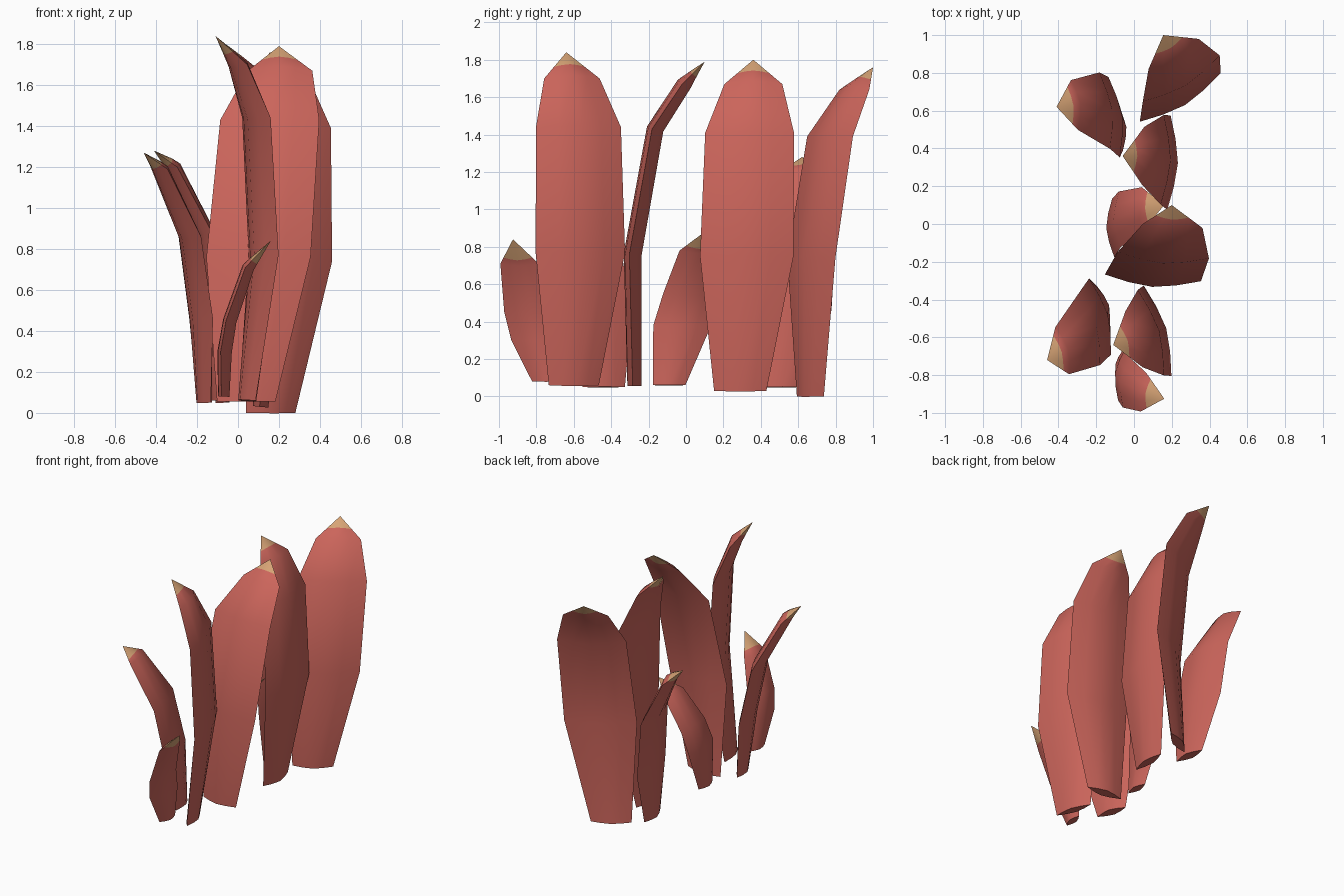
import bpy, bmesh, math
from mathutils import Vector

if "Cube" in bpy.data.objects:
    bpy.data.objects.remove(bpy.data.objects["Cube"])


def material(name, rgb):
    m = bpy.data.materials.new(name)
    m.diffuse_color = (*rgb, 1)
    m.use_nodes = True
    m.node_tree.nodes["Principled BSDF"].inputs["Base Color"].default_value = m.diffuse_color
    return m


RED = material("leaf red", (0.60, 0.13, 0.105))
TAN = material("tip tan", (0.68, 0.37, 0.18))

# lens-shaped cross-section: (across, thickness), sharp at both rims
FRONT = [(-1, 0), (-.5, .65), (0, 1), (.5, .65)]
LENS = FRONT + [(-u, -v) for u, v in FRONT]


def leaf(name, width, yaw, spine):
    """Lens-section blade lofted along a spine, with a coloured pointed tip."""
    pts = [Vector(p) for p in spine]
    tip = pts[4]
    shoulder = 0.62 if width > 0.35 else 0.74          # small leaves are blunter
    tip_start = 0.45 if width > 0.45 else 0.25
    rings = pts[:4] + [pts[3].lerp(tip, tip_start)]    # last ring: tip colour begins
    widths = [0.56, 1.0, 0.95, shoulder, shoulder * (1 - tip_start)]
    thicks = [0.8, 1.0, 0.95, 0.85, 0.85 * (1 - tip_start)]
    across = Vector((math.cos(yaw), math.sin(yaw), 0))
    depth = 0.02 + 0.055 * width
    bm = bmesh.new()
    loops = []
    for i, c in enumerate(rings):
        before = rings[max(i - 1, 0)]
        after = rings[i + 1] if i + 1 < len(rings) else tip
        out = across.cross((after - before).normalized()).normalized()
        half = across * (width * widths[i] / 2)
        loops.append([bm.verts.new(c + half * u + out * (depth * thicks[i] * v)) for u, v in LENS])
    n = len(LENS)
    for a, b in zip(loops, loops[1:]):
        for k in range(n):
            bm.faces.new((a[k], a[(k + 1) % n], b[(k + 1) % n], b[k]))
    # flat cut base
    bm.faces.new(loops[0])
    # coloured point
    apex = bm.verts.new(tip)
    for k in range(n):
        f = bm.faces.new((loops[-1][k], loops[-1][(k + 1) % n], apex))
        f.material_index = 1
    bmesh.ops.recalc_face_normals(bm, faces=bm.faces)
    mesh = bpy.data.meshes.new(name)
    bm.to_mesh(mesh)
    bm.free()
    mesh.materials.append(RED)
    mesh.materials.append(TAN)
    ob = bpy.data.objects.new(name, mesh)
    bpy.context.collection.objects.link(ob)
    bpy.ops.object.select_all(action='DESELECT')
    ob.select_set(True)
    bpy.context.view_layer.objects.active = ob
    bpy.ops.object.shade_smooth_by_angle(angle=math.radians(40))


# name, width, yaw of the blade, spine from base to tip
TALL = [
    ("tall_leaf_back", 0.50, 31, [(.16, .665, 0), (.245, .67, .74), (.25, .77, 1.39), (.21, .90, 1.64), (.155, 1.0, 1.76)]),
    ("tall_leaf_right", 0.50, 88, [(.11, .29, .03), (.185, .325, .75), (.15, .34, 1.41), (.05, .36, 1.67), (-.06, .36, 1.80)]),
    ("tall_leaf_middle", 0.51, -4, [(.04, -.275, .055), (.10, -.285, .76), (.155, -.165, 1.43), (.205, -.01, 1.67), (.20, .10, 1.79)]),
    ("tall_leaf_front", 0.50, 107, [(.045, -.60, .06), (.125, -.565, .77), (.09, -.575, 1.44), (0, -.61, 1.70), (-.11, -.64, 1.84)]),
]
SHORT = [
    ("medium_leaf_back", 0.43, 98, [(-.075, .51, .05), (-.105, .565, .46), (-.155, .60, .88), (-.315, .63, 1.20), (-.41, .62, 1.28)]),
    ("medium_leaf_front", 0.42, 106, [(-.165, -.44, .05), (-.18, -.49, .46), (-.235, -.555, .86), (-.38, -.67, 1.19), (-.46, -.72, 1.27)]),
    ("small_leaf_middle", 0.31, 92, [(-.10, -.09, .06), (-.11, -.02, .38), (-.075, .025, .55), (.045, .08, .78), (.16, .10, .88)]),
    ("small_leaf_front", 0.28, 82, [(-.07, -.745, .08), (-.065, -.795, .30), (-.04, -.84, .45), (.05, -.89, .71), (.16, -.925, .84)]),
]
for name, width, yaw, spine in TALL + SHORT:
    leaf(name, width, math.radians(yaw), spine)
